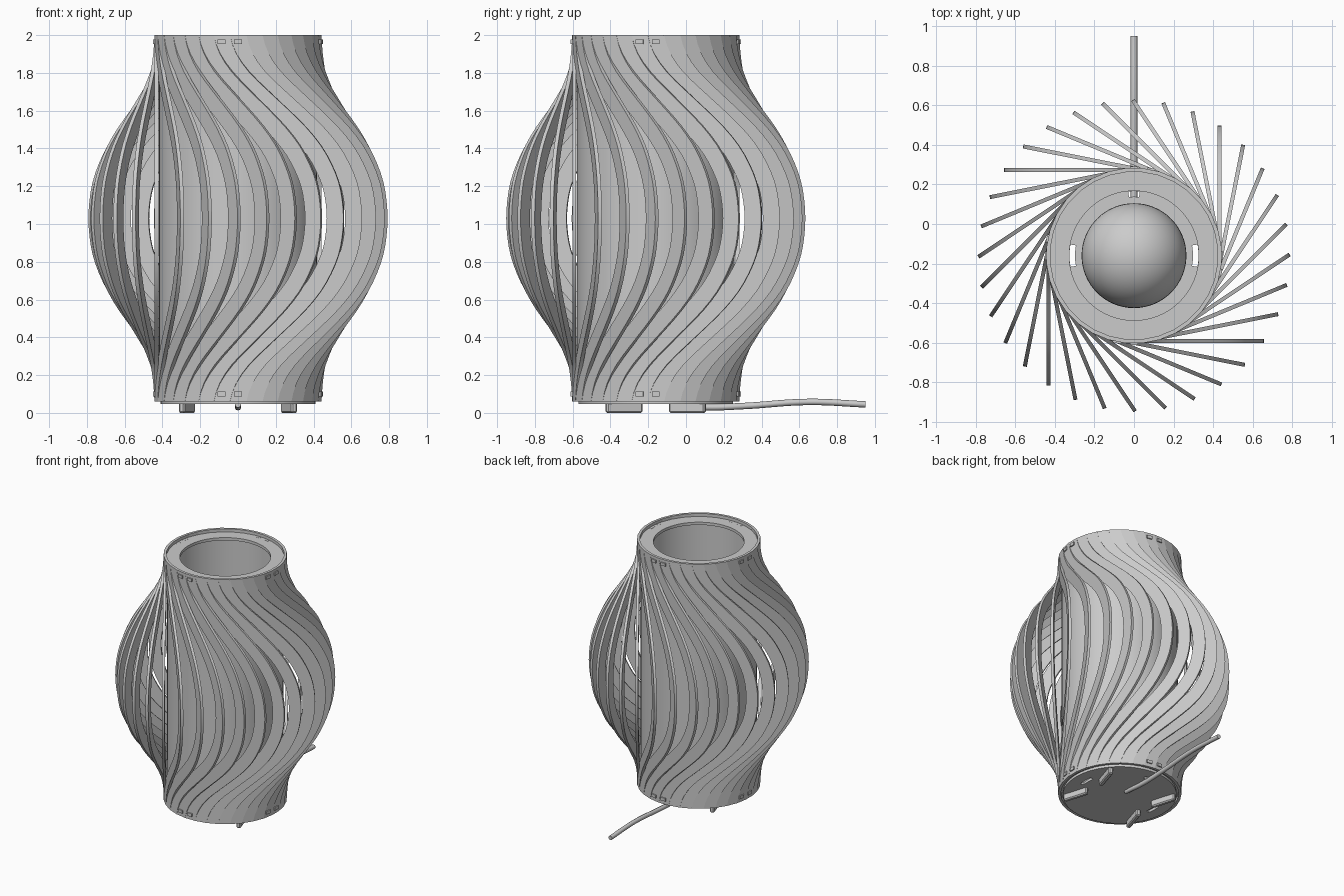
import bpy, bmesh
from math import sin, cos, pi, radians
from mathutils import Vector

if "Cube" in bpy.data.objects:
    bpy.data.objects.remove(bpy.data.objects["Cube"])

CY = -0.16      # y of the lamp axis
FINS = 32


def finish(name, bm, smooth=True):
    bmesh.ops.recalc_face_normals(bm, faces=bm.faces)
    me = bpy.data.meshes.new(name)
    bm.to_mesh(me)
    bm.free()
    ob = bpy.data.objects.new(name, me)
    bpy.context.collection.objects.link(ob)
    ob.location.y = CY
    if smooth:
        bpy.ops.object.select_all(action='DESELECT')
        ob.select_set(True)
        bpy.context.view_layer.objects.active = ob
        bpy.ops.object.shade_smooth_by_angle(angle=radians(30))
    return ob


def lathe(name, profile, closed=False, steps=64):
    bm = bmesh.new()
    vs = [bm.verts.new((r, 0, z)) for r, z in profile]
    n = len(vs)
    es = [bm.edges.new((vs[i], vs[(i + 1) % n])) for i in range(n if closed else n - 1)]
    bmesh.ops.spin(bm, geom=vs + es, cent=(0, 0, 0), axis=(0, 0, 1),
                   angle=2 * pi, steps=steps)
    bmesh.ops.remove_doubles(bm, verts=bm.verts, dist=1e-5)
    return finish(name, bm)


def box(name, size, loc, rot=0):
    bm = bmesh.new()
    bmesh.ops.create_cube(bm, size=1)
    bmesh.ops.scale(bm, vec=size, verts=bm.verts)
    ob = finish(name, bm, False)
    ob.location = (loc[0], loc[1] + CY, loc[2])
    ob.rotation_euler.z = rot
    return ob


# Fin: flat S-curved strip, outer edge mirrored about mid height
half = [0.657, 0.65, 0.63, 0.59, 0.533, 0.452, 0.352, 0.246, 0.146, 0.078, 0.045]
edge = half[:0:-1] + half
pts = []
for i in range(len(edge) - 1):
    a, b, c, d = (edge[max(i - 1, 0)], edge[i], edge[i + 1], edge[min(i + 2, len(edge) - 1)])
    pts += [(b, 0.06 + 0.097 * i), ((-a + 9 * b + 9 * c - d) / 16, 0.06 + 0.097 * (i + 0.5))]
pts.append((edge[-1], 2.0))
bm = bmesh.new()
prev = None
for i, (s, z) in enumerate(pts):
    p, q = Vector(pts[max(i - 1, 0)]), Vector(pts[min(i + 1, len(pts) - 1)])
    t = (q - p).normalized()
    if i in (0, len(pts) - 1):
        t = Vector((0, 1))
    si, zi = s - 0.09 * t.y, z + 0.09 * t.x
    zi = min(max(zi, 0.06), 2.0)
    row = [bm.verts.new(v) for v in ((0.422, si, zi), (0.442, si, zi),
                                     (0.442, s, z), (0.422, s, z))]
    if prev:
        for k in range(4):
            bm.faces.new((prev[k], prev[(k + 1) % 4], row[(k + 1) % 4], row[k]))
    else:
        bm.faces.new(row[::-1])
    prev = row
bm.faces.new(prev)
fin = finish("fin_00", bm)
for i in range(1, FINS):
    ob = bpy.data.objects.new(f"fin_{i:02d}", fin.data)
    bpy.context.collection.objects.link(ob)
    ob.location.y = CY
    ob.rotation_euler.z = 2 * pi * i / FINS

# Support rings that hold the fins, with locking tabs
for name, z in (("top_ring", 1.965), ("bottom_ring", 0.10)):
    lathe(name, [(0.327, z - 0.011), (0.424, z - 0.011),
                 (0.424, z + 0.011), (0.327, z + 0.011)], True)
    for q in range(4):
        for k in (0, -1):
            a = q * pi / 2 + k * 2 * pi / FINS
            box(f"{name}_tab", (0.05, 0.042, 0.024),
                (0.426 * cos(a), 0.426 * sin(a), z), a)

# Diffuser tube just inside the fins
lathe("diffuser_tube", [(0.412, 0.09), (0.418, 0.09), (0.418, 1.975), (0.412, 1.975)], True)

# Base plate with three vent slots
bm = bmesh.new()
N = 72
radii = [0.04, 0.27, 0.298, 0.326, 0.41]
slots = {j % N for c, w in ((0, 2), (18, 1), (36, 2)) for j in range(c - w, c + w)}
grid = [[bm.verts.new((r * cos(2 * pi * j / N), r * sin(2 * pi * j / N), 0.068))
         for j in range(N)] for r in radii]
for i in range(len(radii) - 1):
    for j in range(N):
        if i == 2 and j in slots:
            continue
        k = (j + 1) % N
        bm.faces.new((grid[i][j], grid[i + 1][j], grid[i + 1][k], grid[i][k]))
bm.faces.new(grid[0])
ext = bmesh.ops.extrude_face_region(bm, geom=bm.faces[:], use_keep_orig=True)
down = [g for g in ext["geom"] if isinstance(g, bmesh.types.BMVert)]
bmesh.ops.translate(bm, vec=(0, 0, -0.02), verts=down)
finish("base_plate", bm)

# Feet
for sx in (-1, 1):
    for sy in (-1, 1):
        f = box("foot", (0.034, 0.198, 0.06), (sx * 0.27, sy * 0.168, 0.03),
                -sx * sy * radians(17))
        bev = f.modifiers.new("bevel", 'BEVEL')
        bev.width = 0.008

# Globe bulb with neck and socket
bulb = [(0.0, 0.985)]
bulb += [(0.265 * sin(a), 0.72 + 0.265 * cos(a))
         for a in [pi * k / 24 for k in range(1, 20)]]
bulb += [(0.125, 0.46), (0.10, 0.40), (0.09, 0.34), (0.0, 0.34)]
lathe("bulb", bulb)
lathe("socket", [(0.0, 0.36), (0.11, 0.36), (0.11, 0.07), (0.0, 0.07)])

# Power cable
cu = bpy.data.curves.new("power_cable", 'CURVE')
cu.dimensions = '3D'
cu.bevel_depth = 0.017
cu.bevel_resolution = 2
cu.use_fill_caps = True
path = [(-0.09, 0.045), (0.1, 0.03), (0.3, 0.036), (0.65, 0.058), (0.95, 0.045)]
sp = cu.splines.new('BEZIER')
sp.bezier_points.add(len(path) - 1)
for bp, (y, z) in zip(sp.bezier_points, path):
    bp.co = (0, y, z)
    bp.handle_left_type = bp.handle_right_type = 'AUTO'
bpy.context.collection.objects.link(bpy.data.objects.new("power_cable", cu))
